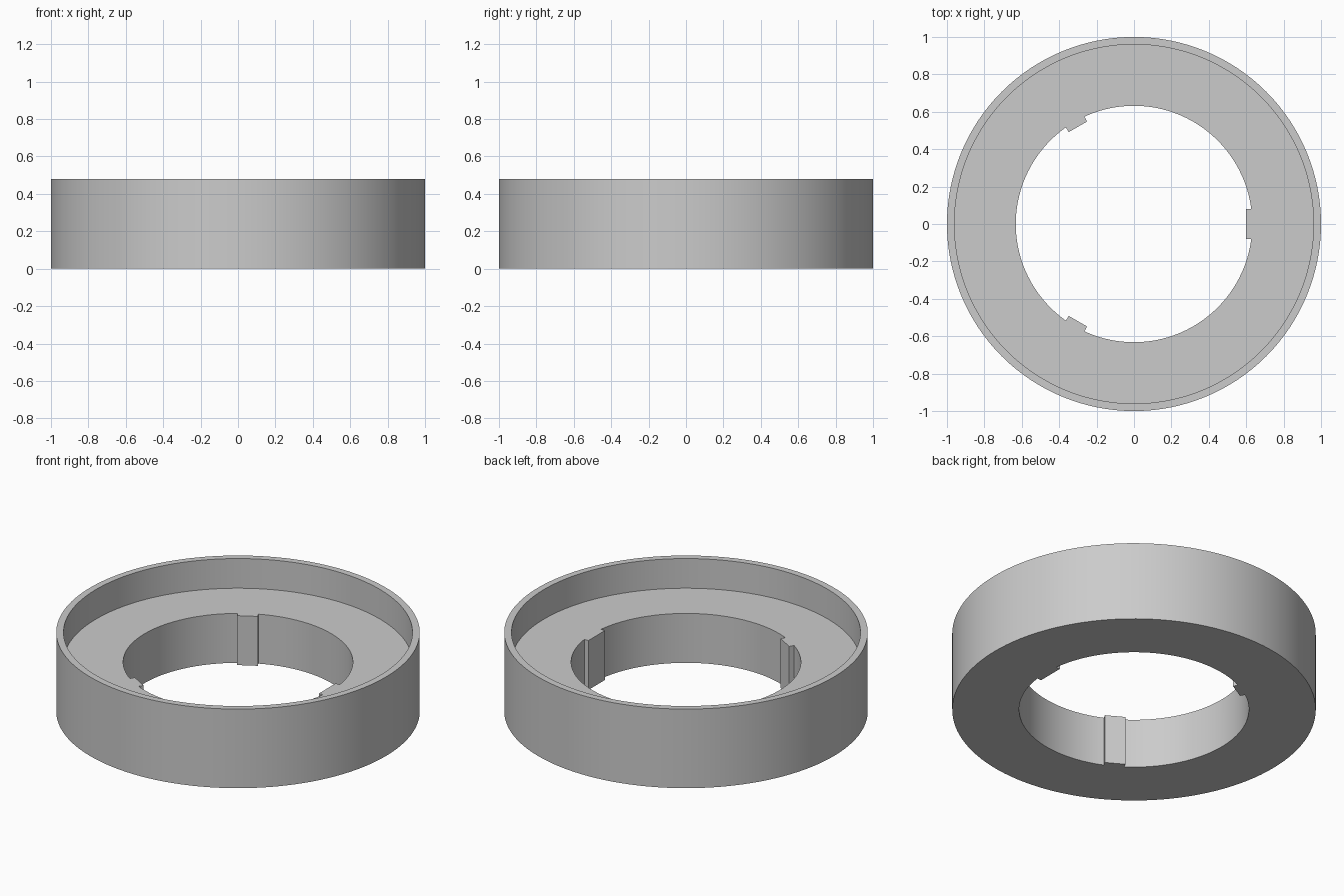
import bpy, bmesh
from math import sin, cos, asin, pi, radians

if "Cube" in bpy.data.objects:
    bpy.data.objects.remove(bpy.data.objects["Cube"], do_unlink=True)

SEGMENTS = 128
HEIGHT, FLOOR = 0.48, 0.30
OUTER, WALL_INNER, HOLE = 1.0, 0.96, 0.632
TAB_FACE = 0.6
# Direction in degrees and half width of each locating tab
TABS = [(0, 0.08), (120, 0.057), (240, 0.057)]

grey = bpy.data.materials.new("plain_grey")
grey.use_nodes = True
colour = (0.6, 0.6, 0.6, 1)
grey.diffuse_color = colour
grey.node_tree.nodes["Principled BSDF"].inputs["Base Color"].default_value = colour


def prism(name, outline, bottom, top):
    """Extrude a flat outline from bottom to top."""
    bm = bmesh.new()
    face = bm.faces.new([bm.verts.new((x, y, bottom)) for x, y in outline])
    side = bmesh.ops.extrude_face_region(bm, geom=[face])["geom"]
    bmesh.ops.translate(bm, vec=(0, 0, top - bottom),
                        verts=[v for v in side if isinstance(v, bmesh.types.BMVert)])
    bmesh.ops.recalc_face_normals(bm, faces=bm.faces)
    mesh = bpy.data.meshes.new(name)
    bm.to_mesh(mesh)
    bm.free()
    obj = bpy.data.objects.new(name, mesh)
    bpy.context.collection.objects.link(obj)
    mesh.materials.append(grey)
    return obj


def arc(radius, start, end, steps):
    return [(radius * cos(start + (end - start) * i / steps),
             radius * sin(start + (end - start) * i / steps)) for i in range(steps + 1)]


def hole_outline():
    """Round hole with flat tabs reaching inward."""
    points = []
    for i, (degrees, half) in enumerate(TABS):
        a = radians(degrees)
        for side in (-half, half):
            points.append((TAB_FACE * cos(a) - side * sin(a),
                           TAB_FACE * sin(a) + side * cos(a)))
        next_degrees, next_half = TABS[(i + 1) % len(TABS)]
        start = a + asin(half / HOLE)
        end = radians(degrees + 120) - asin(next_half / HOLE)
        points += arc(HOLE, start, end, SEGMENTS // 3)
    return points


# Ring body, then the shallow recess and the keyed centre hole
ring = prism("ring_body", arc(OUTER, 0, 2 * pi, SEGMENTS)[:-1], 0, HEIGHT)
recess = prism("recess_cutter", arc(WALL_INNER, 0, 2 * pi, SEGMENTS)[:-1], FLOOR, 1)
bore = prism("bore_cutter", hole_outline(), -1, 1.5)

bpy.context.view_layer.objects.active = ring
for cutter in (recess, bore):
    cutter.hide_render = True
    cut = ring.modifiers.new(cutter.name, "BOOLEAN")
    cut.operation = "DIFFERENCE"
    cut.solver = "EXACT"
    cut.object = cutter
    bpy.ops.object.modifier_apply(modifier=cut.name)
    bpy.data.objects.remove(cutter, do_unlink=True)

# Smooth curved walls with crisp edges
bpy.ops.object.select_all(action="DESELECT")
ring.select_set(True)
bpy.ops.object.shade_smooth_by_angle(angle=radians(30))
